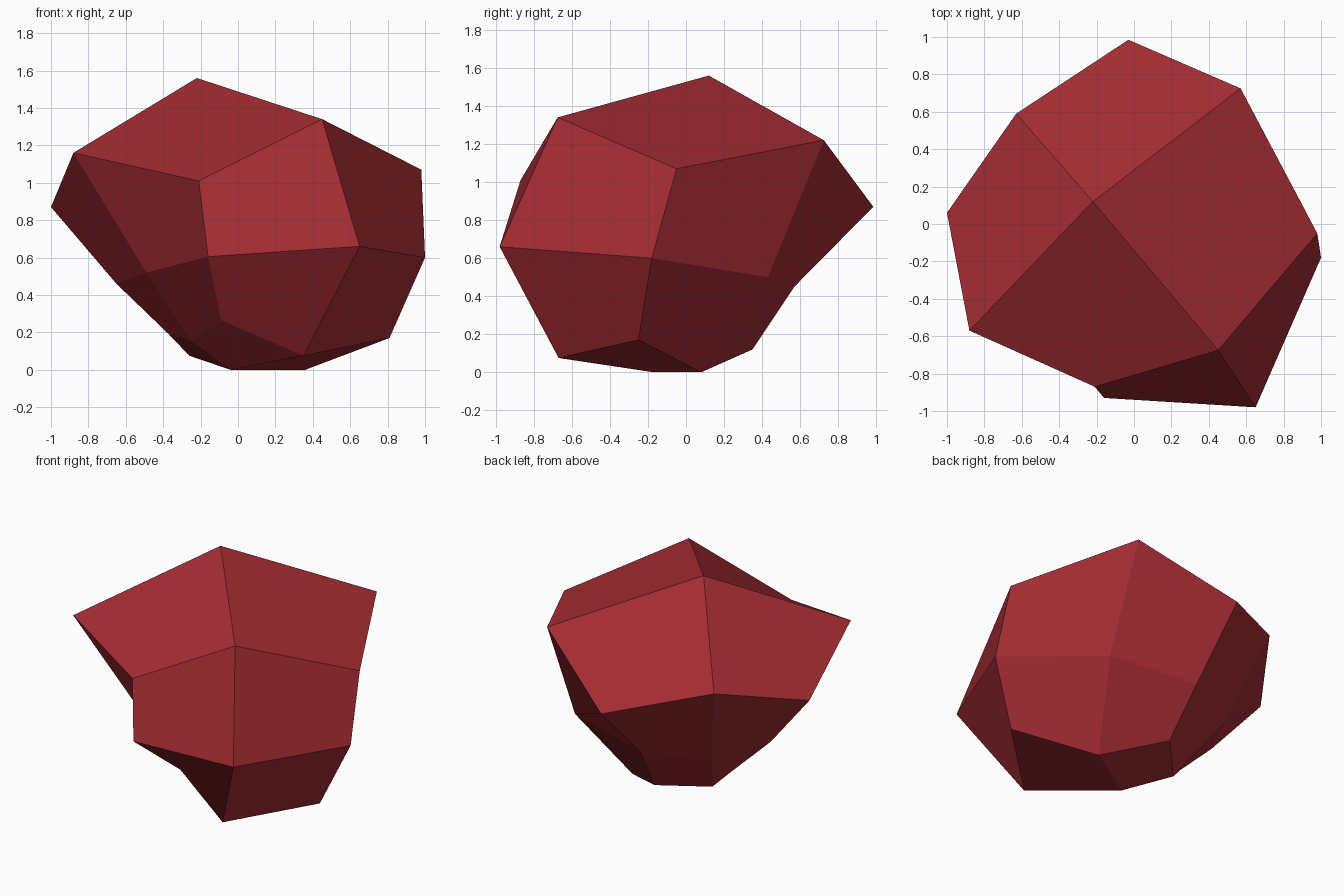
import bpy, bmesh

if "Cube" in bpy.data.objects:
    bpy.data.objects.remove(bpy.data.objects["Cube"])

# One flat colour
mat = bpy.data.materials.new("deep red")
mat.diffuse_color = (0.365, 0.025, 0.033, 1)
mat.use_nodes = True
mat.node_tree.nodes["Principled BSDF"].inputs["Base Color"].default_value = mat.diffuse_color

# Faceted gem rock: three uneven rings of eight points between two poles
top = (-0.22, 0.12, 1.56)
base = (-0.04, -0.17, 0.0)
upper = [(-.88, -.57, 1.16), (-.21, -.87, 1.01), (.45, -.675, 1.34), (.98, -.05, 1.07),
         (.57, .725, 1.22), (-.03, .985, .87), (-.63, .59, 1.02), (-1.0, .06, .87)]
middle = [(-.49, -.38, .52), (-.16, -.93, .605), (.65, -.98, .66), (1.0, -.18, .60),
          (.56, .43, .50), (-.04, .57, .45), (-.45, .35, .41), (-.65, -.01, .46)]
lower = [(-.25, -.25, .155), (-.09, -.51, .265), (.35, -.67, .075), (.81, -.25, .17),
         (.36, .08, .0), (0, .35, .12), (-.26, .08, .075), (-.37, .02, .19)]

bm = bmesh.new()
pole_top, pole_base = bm.verts.new(top), bm.verts.new(base)
rings = [[bm.verts.new(p) for p in ring] for ring in (upper, middle, lower)]

# Side bands; alternate the starting point so each facet folds from side centre to corner
for k, (a, b) in enumerate(zip(rings, rings[1:])):
    for i in range(8):
        j = (i + 1) % 8
        quad = [a[i], b[i], b[j], a[j]]
        if (i + k) % 2 == 0:
            quad = quad[1:] + quad[:1]
        bm.faces.new(quad)

# Four-sided facets closing top and bottom
for pole, ring in ((pole_top, rings[0]), (pole_base, rings[2])):
    for i in range(0, 8, 2):
        bm.faces.new((pole, ring[i], ring[i + 1], ring[(i + 2) % 8]))

bmesh.ops.recalc_face_normals(bm, faces=bm.faces)
mesh = bpy.data.meshes.new("rock")
bm.to_mesh(mesh)
bm.free()
mesh.materials.append(mat)
rock = bpy.data.objects.new("rock", mesh)
bpy.context.collection.objects.link(rock)
